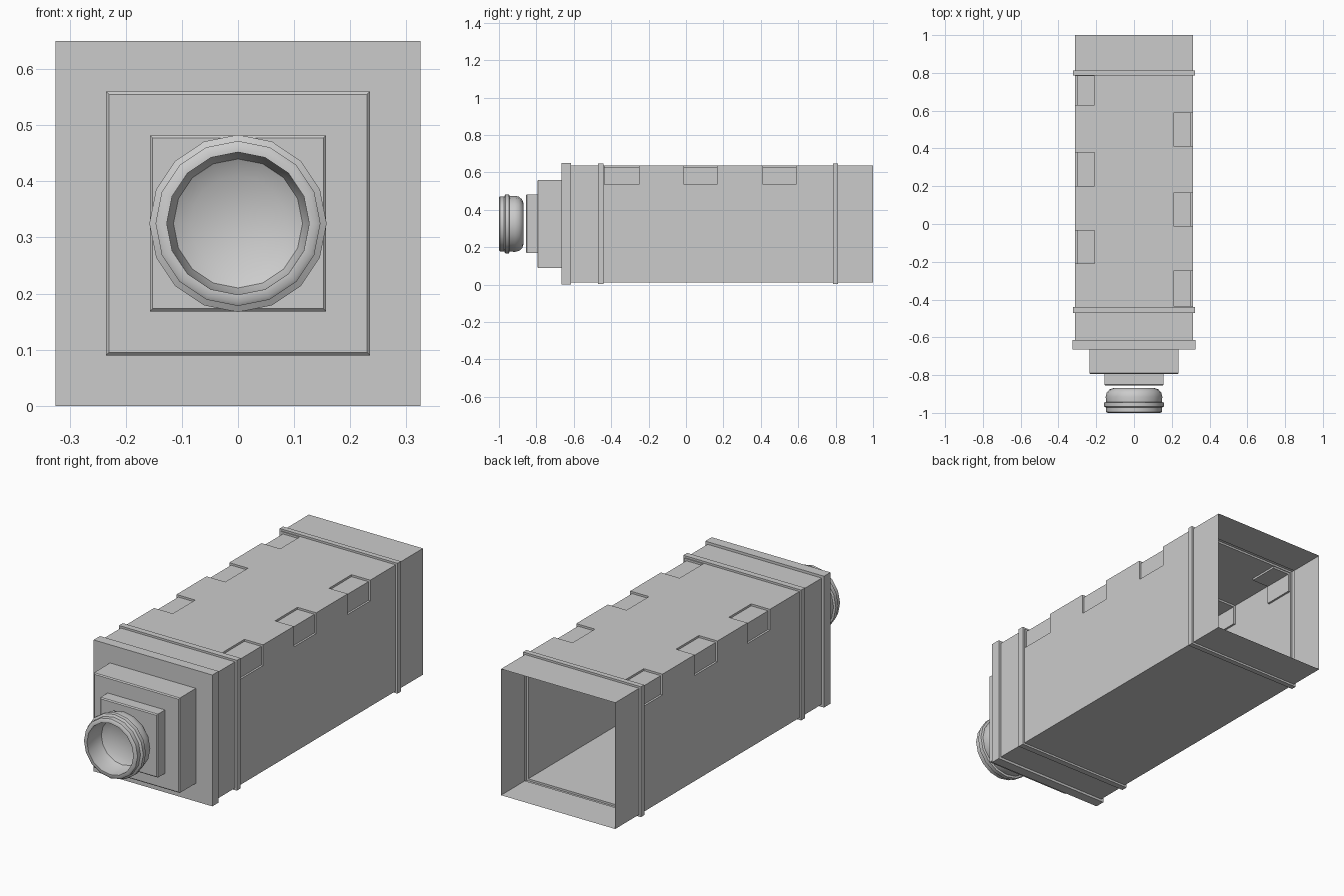
import bpy, bmesh, math

if "Cube" in bpy.data.objects:
    bpy.data.objects.remove(bpy.data.objects["Cube"])

CZ = 0.325      # height of the long axis
H = 0.3125      # half width of the main body
BAND = 0.3225   # half width of the raised bands
RECESS = 0.01


def finish(bm, name):
    bmesh.ops.recalc_face_normals(bm, faces=bm.faces)
    me = bpy.data.meshes.new(name)
    bm.to_mesh(me)
    bm.free()
    ob = bpy.data.objects.new(name, me)
    bpy.context.collection.objects.link(ob)
    return ob


def loft(bm, profile, sides, phase):
    """Skin rings of (y, radius) around the long axis; zero radius closes to a point."""
    rings = []
    for y, r in profile:
        n = 1 if r == 0 else sides
        rings.append([bm.verts.new((r * math.cos(phase + math.tau * i / sides), y,
                                    CZ + r * math.sin(phase + math.tau * i / sides)))
                      for i in range(n)])
    for a, b in zip(rings, rings[1:]):
        for i in range(sides):
            j = (i + 1) % sides
            if len(a) == 1:
                bm.faces.new((a[0], b[i], b[j]))
            elif len(b) == 1:
                bm.faces.new((a[i], b[0], a[j]))
            else:
                bm.faces.new((a[i], b[i], b[j], a[j]))
    return rings


# Housing: open square tube with bands, front slab and two stepped blocks
section = [(1.0, H), (0.813, H), (0.813, BAND), (0.787, BAND), (0.787, H),
           (-0.44, H), (-0.44, BAND), (-0.47, BAND), (-0.47, H),
           (-0.615, H), (-0.615, 0.325), (-0.665, 0.325), (-0.665, 0.235),
           (-0.79, 0.235), (-0.795, 0.23), (-0.795, 0.157),
           (-0.85, 0.157), (-0.855, 0.152)]
bm = bmesh.new()
rings = loft(bm, [(y, h * math.sqrt(2)) for y, h in section], 4, math.pi / 4)
bm.faces.new(rings[-1])

# Cut lines for the corner recesses, limited to the tube between the bands
notches = {1: [(-0.435, -0.25), (-0.01, 0.165), (0.412, 0.588)],
           -1: [(-0.21, -0.035), (0.2, 0.378), (0.63, 0.783)]}
top = CZ + H
low = 0.535
inner_x = 0.21


def cut(co, no):
    faces = [f for f in bm.faces
             if all(-0.441 < v.co.y < 0.788 and abs(v.co.x) < H + 0.001
                    and v.co.z < top + 0.001 for v in f.verts)]
    geom = set(faces)
    for f in faces:
        geom.update(f.edges)
        geom.update(f.verts)
    bmesh.ops.bisect_plane(bm, geom=list(geom), dist=1e-5, plane_co=co, plane_no=no)


for spans in notches.values():
    for span in spans:
        for y in span:
            cut((0, y, 0), (0, 1, 0))
for sx in (-1, 1):
    cut((sx * inner_x, 0, 0), (1, 0, 0))
cut((0, 0, low), (0, 0, 1))

# Push the corner patches inward
for side, spans in notches.items():
    for y0, y1 in spans:
        patch = []
        for f in bm.faces:
            c = f.calc_center_median()
            if y0 < c.y < y1 and c.x * side > inner_x and c.z > low:
                patch.append(f)
        res = bmesh.ops.extrude_face_region(bm, geom=patch)
        for v in [g for g in res["geom"] if isinstance(g, bmesh.types.BMVert)]:
            on_side = abs(v.co.x) > H - 0.001
            on_top = v.co.z > top - 0.001
            if on_side:
                v.co.x -= side * RECESS
            if on_top:
                v.co.z -= RECESS
        old = [f for f in patch if f.is_valid]
        bmesh.ops.delete(bm, geom=old, context='FACES')
bmesh.ops.dissolve_limit(bm, angle_limit=math.radians(1), verts=bm.verts, edges=bm.edges)
finish(bm, "housing")

# Lens barrel: ringed cup with a hollow front
barrel = [(-0.868, 0), (-0.868, 0.108), (-0.876, 0.13), (-0.893, 0.145), (-0.915, 0.15),
          (-0.943, 0.148), (-0.946, 0.158), (-0.966, 0.158), (-0.972, 0.147),
          (-0.995, 0.147), (-1.0, 0.14), (-1.0, 0.127), (-0.94, 0.126),
          (-0.905, 0.115), (-0.887, 0.085), (-0.88, 0)]
bm = bmesh.new()
loft(bm, barrel, 16, 0)
lens = finish(bm, "lens_barrel")
bpy.context.view_layer.objects.active = lens
lens.select_set(True)
bpy.ops.object.shade_smooth_by_angle(angle=math.radians(40))
